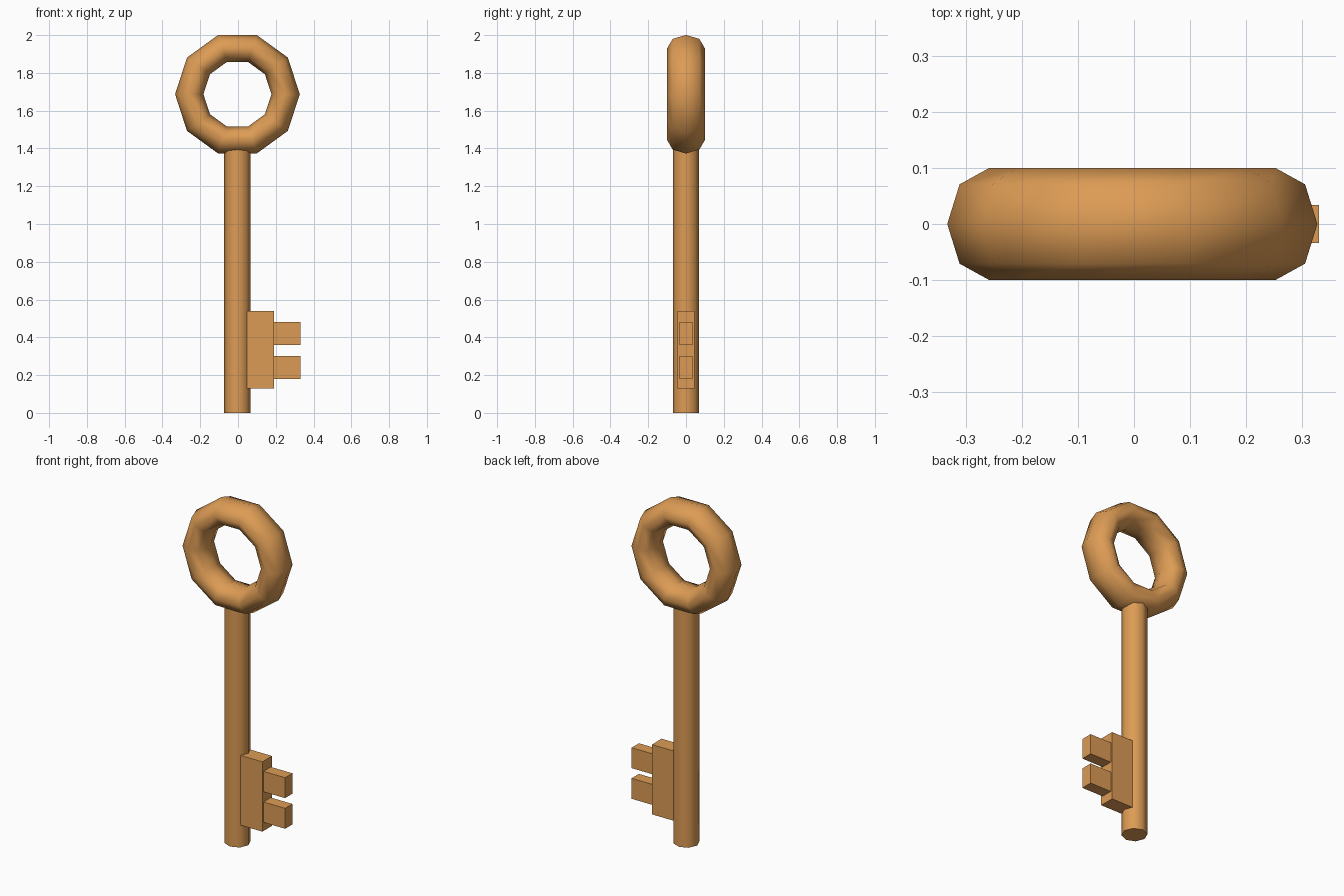
import bpy
import math

if "Cube" in bpy.data.objects:
    bpy.data.objects.remove(bpy.data.objects["Cube"])

CX = -0.003  # axis of shaft and ring

metal = bpy.data.materials.new("warm_bronze")
metal.diffuse_color = (0.72, 0.33, 0.09, 1.0)
metal.use_nodes = True
metal.node_tree.nodes["Principled BSDF"].inputs["Base Color"].default_value = metal.diffuse_color


def finish(name):
    ob = bpy.context.object
    ob.name = name
    ob.data.materials.append(metal)
    bpy.ops.object.transform_apply(location=False, rotation=True, scale=True)
    return ob


def box(name, x0, x1, half_y, z0, z1):
    bpy.ops.mesh.primitive_cube_add(size=1, location=((x0 + x1) / 2, 0, (z0 + z1) / 2))
    bpy.context.object.scale = (x1 - x0, 2 * half_y, z1 - z0)
    return finish(name)


# Ring handle: ten-sided torus, tube thicker front to back than radially
bpy.ops.mesh.primitive_torus_add(major_radius=0.34, minor_radius=0.1,
                                 major_segments=10, minor_segments=8,
                                 location=(CX, 0, 1.687),
                                 rotation=(math.pi / 2, 0, 0))
bpy.context.object.scale = (0.75, 0.75, 1)
finish("ring_handle")
bpy.ops.object.shade_smooth()

# Octagonal shaft, running up into the ring
SHAFT_TOP = 1.43
bpy.ops.mesh.primitive_cylinder_add(vertices=8, radius=0.07, depth=SHAFT_TOP,
                                    location=(CX, 0, SHAFT_TOP / 2),
                                    rotation=(0, 0, 0))
finish("shaft")
bpy.ops.object.shade_smooth_by_angle(angle=math.radians(60))

# Bit plate and its two teeth
box("bit_plate", 0.04, 0.19, 0.045, 0.13, 0.54)
for name, z in (("lower_tooth", 0.18), ("upper_tooth", 0.36)):
    box(name, 0.18, 0.33, 0.034, z, z + 0.12)
